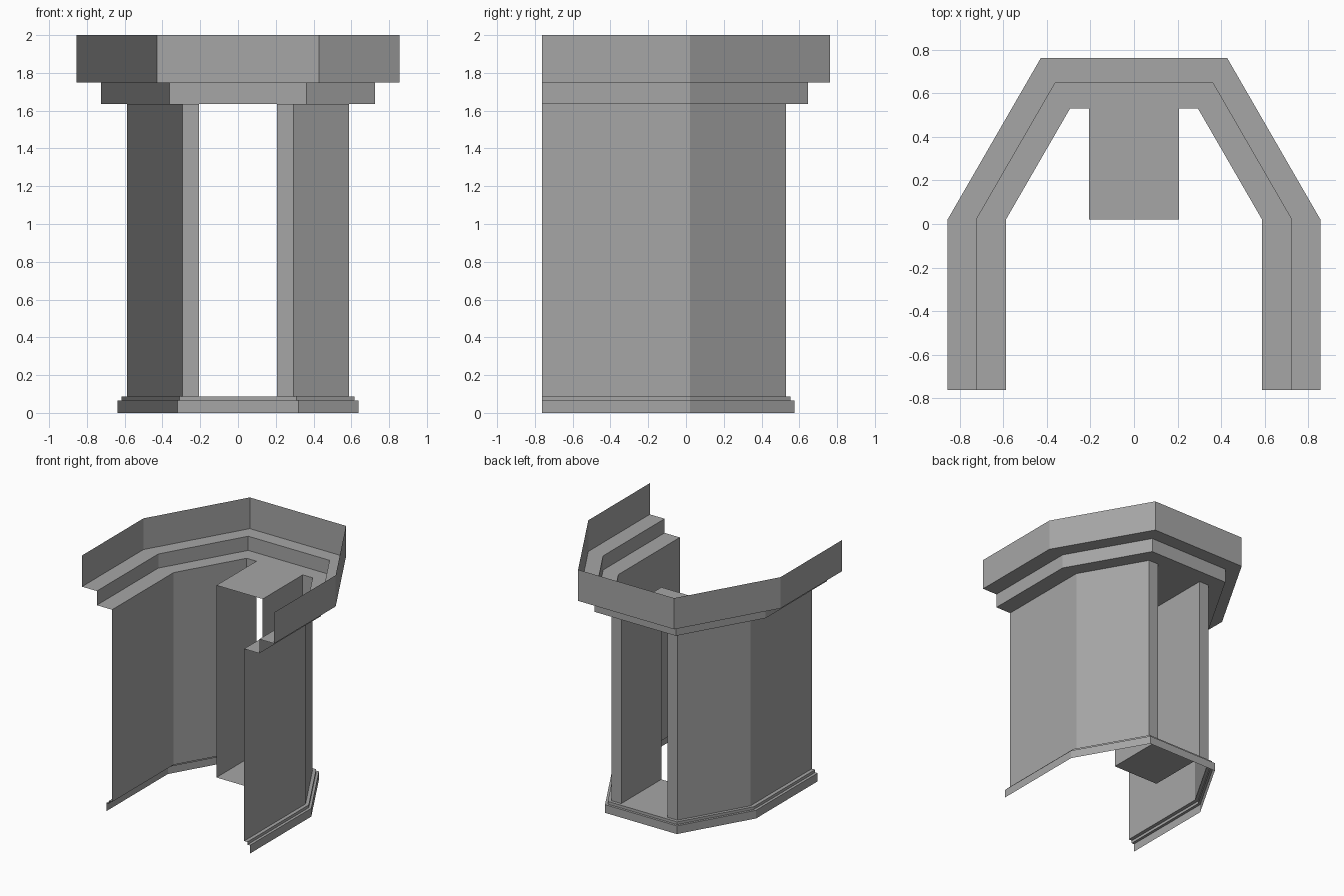
import bpy
import math

cube = bpy.data.objects.get("Cube")
if cube:
    bpy.data.objects.remove(cube, do_unlink=True)

CENTRE_Y = 0.02      # where the side wings meet the angled bays
FRONT_Y = -0.762     # open front edge
HALF_DOOR = 0.206    # half width of the passage
SILL, HEAD = 0.088, 1.635
WALL_R = 0.588

stone = bpy.data.materials.new("grey_stone")
stone.use_nodes = True
colour = (0.38, 0.38, 0.38, 1)
stone.diffuse_color = colour
stone.node_tree.nodes["Principled BSDF"].inputs["Base Color"].default_value = colour


def plan(r, z):
    """Half-hexagon outline with straight wings, from left front to right front."""
    rise = CENTRE_Y + r * math.sin(math.pi / 3)
    left = [(r, FRONT_Y, z), (r, CENTRE_Y, z), (r / 2, rise, z)]
    return left + [(-x, y, h) for x, y, h in reversed(left)]


def loft(name, rings, closed=False):
    """Join successive rings of points with flat quads."""
    n = len(rings[0])
    verts = [p for ring in rings for p in ring]
    faces = []
    for k in range(len(rings) - 1):
        for i in range(n if closed else n - 1):
            j = (i + 1) % n
            faces.append((k * n + i, k * n + j, (k + 1) * n + j, (k + 1) * n + i))
    mesh = bpy.data.meshes.new(name)
    mesh.from_pydata(verts, [], faces)
    mesh.materials.append(stone)
    obj = bpy.data.objects.new(name, mesh)
    bpy.context.collection.objects.link(obj)
    return obj


# Stepped mouldings: (radius, height) profiles swept along the plan
mouldings = {
    "base_plinth": [(0.639, 0), (0.639, 0.066), (0.617, 0.066)],
    "base_step": [(0.617, 0.066), (0.617, SILL), (WALL_R, SILL)],
    "lower_cornice": [(WALL_R, HEAD), (0.724, HEAD), (0.724, 1.749)],
    "upper_cornice": [(0.724, 1.749), (0.856, 1.749), (0.856, 2)],
}
for name, profile in mouldings.items():
    loft(name, [plan(r, z) for r, z in profile])

# Walls on each side, stopping at the passage opening
back_y = plan(WALL_R, 0)[2][1]
left_rings, right_rings = [], []
for z in (SILL, HEAD):
    outline = plan(WALL_R, z)
    left_rings.append(outline[:3] + [(HALF_DOOR, back_y, z)])
    right_rings.append([(-HALF_DOOR, back_y, z)] + outline[3:])
loft("left_wall", left_rings)
loft("right_wall", right_rings)


# Square passage running inward from the back wall, open at both ends
def doorway(y):
    return [(HALF_DOOR, y, HEAD), (HALF_DOOR, y, SILL),
            (-HALF_DOOR, y, SILL), (-HALF_DOOR, y, HEAD)]


loft("passage", [doorway(back_y), doorway(CENTRE_Y)], closed=True)
